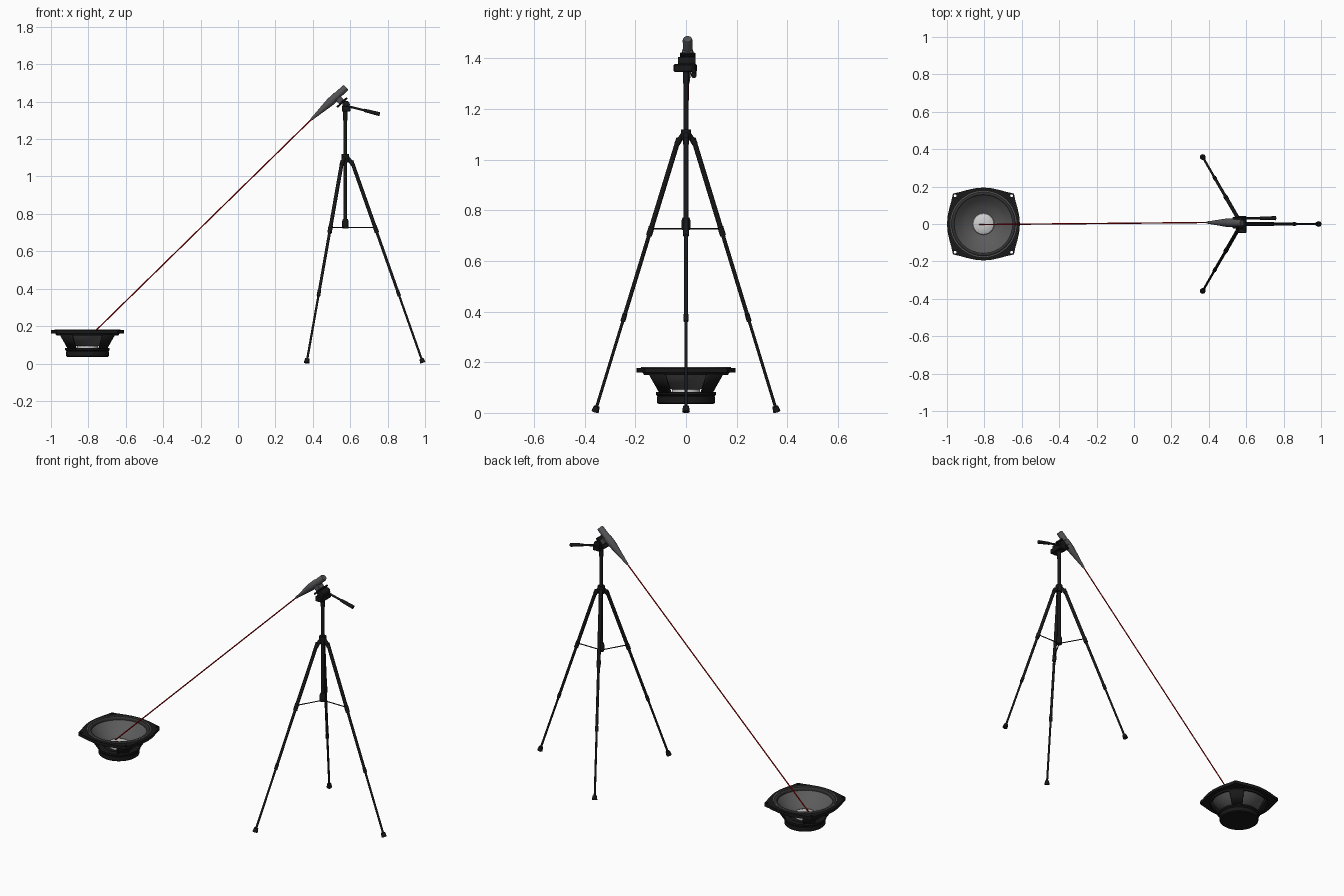
import bpy, bmesh, math
from math import cos, sin, pi, radians
from mathutils import Vector, Matrix

if "Cube" in bpy.data.objects:
    bpy.data.objects.remove(bpy.data.objects["Cube"])


def mat(name, r, g, b):
    m = bpy.data.materials.new(name)
    m.diffuse_color = (r, g, b, 1)
    m.use_nodes = True
    m.node_tree.nodes["Principled BSDF"].inputs["Base Color"].default_value = m.diffuse_color
    return m


BLACK = mat("matt black", 0.009, 0.009, 0.009)
RUBBER = mat("rubber grey", 0.03, 0.03, 0.03)
CONE = mat("cone grey", 0.105, 0.105, 0.105)
CAP = mat("light grey", 0.62, 0.62, 0.62)
METAL = mat("sensor grey", 0.085, 0.085, 0.09)
RED = mat("beam red", 0.5, 0.0, 0.0)


def finish(name, bm, m, angle=35):
    me = bpy.data.meshes.new(name)
    bmesh.ops.recalc_face_normals(bm, faces=bm.faces)
    bm.to_mesh(me)
    bm.free()
    ob = bpy.data.objects.new(name, me)
    bpy.context.collection.objects.link(ob)
    me.materials.append(m)
    bpy.ops.object.select_all(action='DESELECT')
    bpy.context.view_layer.objects.active = ob
    ob.select_set(True)
    bpy.ops.object.shade_smooth_by_angle(angle=radians(angle))
    return ob


def lathe(name, profile, m, p0, p1=None, segs=24, keep=None):
    """Revolve (radius, distance) pairs about the axis from p0 towards p1."""
    p0 = Vector(p0)
    axis = Vector((0, 0, 1)) if p1 is None else (Vector(p1) - p0).normalized()
    rot = axis.to_track_quat('Z', 'Y').to_matrix().to_4x4() if p1 is not None else Matrix()
    bm = bmesh.new()
    vs = [bm.verts.new((r, 0, h)) for r, h in profile]
    es = [bm.edges.new(e) for e in zip(vs, vs[1:])]
    bmesh.ops.spin(bm, geom=vs + es, axis=(0, 0, 1), cent=(0, 0, 0), angle=2 * pi, steps=segs)
    bmesh.ops.remove_doubles(bm, verts=bm.verts, dist=1e-5)
    if keep:
        drop = [f for f in bm.faces if not keep(f.calc_center_median())]
        bmesh.ops.delete(bm, geom=drop, context='FACES')
    bm.transform(Matrix.Translation(p0) @ rot)
    return finish(name, bm, m)


def tube(name, p0, p1, r0, m=BLACK, r1=None, segs=14):
    length = (Vector(p1) - Vector(p0)).length
    r1 = r0 if r1 is None else r1
    return lathe(name, [(0, 0), (r0, 0), (r1, length), (0, length)], m, p0, p1, segs)


def box(name, centre, size, m=BLACK, tilt=0, bevel=0.003):
    bm = bmesh.new()
    bmesh.ops.create_cube(bm, size=1, matrix=Matrix.Diagonal((*size, 1)))
    bmesh.ops.bevel(bm, geom=bm.edges[:], offset=bevel, segments=1, affect='EDGES')
    bm.transform(Matrix.Translation(centre) @ Matrix.Rotation(tilt, 4, 'Y'))
    return finish(name, bm, m)


# ---------- loudspeaker ----------
SX = -0.805
S = (SX, 0, 0)

# flange: bulging square with a round opening and four screw holes
cu = bpy.data.curves.new("speaker_flange", 'CURVE')
cu.dimensions = '2D'
cu.fill_mode = 'BOTH'
cu.extrude = 0.009


def loop(points):
    sp = cu.splines.new('POLY')
    sp.points.add(len(points) - 1)
    for p, (x, y) in zip(sp.points, points):
        p.co = (x, y, 0, 1)
    sp.use_cyclic_u = True


def ring(r, n, cx=0, cy=0):
    return [(cx + r * cos(2 * pi * i / n), cy + r * sin(2 * pi * i / n)) for i in range(n)]


outline = []
for k in range(4):
    a = k * pi / 2
    for x, y in [(0.165, -0.154), (0.171, -0.125), (0.181, -0.09), (0.191, -0.045), (0.195, 0),
                 (0.191, 0.045), (0.181, 0.09), (0.171, 0.125), (0.165, 0.154), (0.162, 0.162)]:
        outline.append((x * cos(a) - y * sin(a), x * sin(a) + y * cos(a)))
loop(outline)
loop(ring(0.172, 48))
for sx in (-1, 1):
    for sy in (-1, 1):
        loop(ring(0.008, 10, sx * 0.151, sy * 0.151))
tmp = bpy.data.objects.new("flange_curve", cu)
bpy.context.collection.objects.link(tmp)
bm = bmesh.new()
bm.from_mesh(tmp.to_mesh())
bpy.data.objects.remove(tmp)
bmesh.ops.remove_doubles(bm, verts=bm.verts, dist=1e-5)
bm.transform(Matrix.Translation((SX, 0, 0.169)))
finish("speaker_flange", bm, BLACK)

# basket: rim, four corner ribs, lower ring, magnet
lathe("basket_rim", [(0.173, 0.162), (0.166, 0.15), (0.158, 0.15), (0.158, 0.162), (0.173, 0.162)],
      BLACK, S, segs=48)


def is_rib(c):
    a = math.degrees(math.atan2(c.y, c.x)) % 90
    return 30 < a < 60


ribs = lathe("basket_ribs", [(0.167, 0.155), (0.118, 0.08)], BLACK, S, segs=120, keep=is_rib)
sol = ribs.modifiers.new("thickness", 'SOLIDIFY')
sol.thickness = 0.008
sol.offset = 0
lathe("basket_base", [(0, 0.066), (0.112, 0.066), (0.119, 0.072), (0.119, 0.082), (0.085, 0.082),
                      (0.08, 0.078), (0, 0.078)], BLACK, S, segs=48)
lathe("magnet", [(0, 0.035), (0.108, 0.035), (0.114, 0.04), (0.114, 0.064), (0.108, 0.069), (0, 0.069)],
      BLACK, S, segs=48)

# moving parts
lathe("voice_coil", [(0.056, 0.076), (0.056, 0.1)], CAP, S, segs=36)
lathe("speaker_cone", [(0.156, 0.168), (0.128, 0.137), (0.096, 0.111), (0.055, 0.092)], CONE, S, segs=48)
lathe("surround", [(0.172, 0.176)] + [(0.163 + 0.009 * cos(t * pi / 6), 0.174 + 0.008 * sin(t * pi / 6))
      for t in range(7)] + [(0.154, 0.165)], RUBBER, S, segs=48)
lathe("gasket_line", [(0.177, 0.178), (0.177, 0.1815), (0.171, 0.1815), (0.171, 0.178)], CONE, S, segs=48)
lathe("dust_cap", [(0.058, 0.0935), (0.055, 0.1), (0.042, 0.106), (0.022, 0.11), (0, 0.111)],
      CAP, S, segs=36)

# ---------- tripod ----------
TX = 0.574
lathe("centre_column", [(0, 0.74), (0.010, 0.74), (0.010, 1.36), (0, 1.36)], BLACK, (TX, 0, 0), segs=16)
lathe("column_end", [(0, 0.722), (0.016, 0.722), (0.018, 0.73), (0.018, 0.758), (0.013, 0.772), (0, 0.772)],
      BLACK, (TX, 0, 0), segs=16)
lathe("hub", [(0, 1.075), (0.018, 1.075), (0.02, 1.1), (0.02, 1.12), (0, 1.12)],
      BLACK, (TX, 0, 0), segs=20)

for i, deg in enumerate((0, 120, 240)):
    d = Vector((cos(radians(deg)), sin(radians(deg)), 0))
    base = Vector((TX, 0, 0))
    top = base + d * 0.033 + Vector((0, 0, 1.085))
    foot = base + d * 0.411 + Vector((0, 0, 0.014))
    at = lambda z: top.lerp(foot, (1.085 - z) / (1.085 - 0.014))
    n = f"leg_{i + 1}_"
    tube(n + "hinge", base + d * 0.008 + Vector((0, 0, 1.108)), at(1.062), 0.009, r1=0.012)
    tube(n + "upper", top, at(0.72), 0.010)
    tube(n + "middle", at(0.72), at(0.38), 0.0078)
    tube(n + "lower", at(0.38), foot, 0.006)
    tube(n + "upper_lock", at(0.735), at(0.7), 0.012)
    tube(n + "lower_lock", at(0.39), at(0.362), 0.0098)
    tube(n + "foot", at(0.026), at(0.004), 0.012, r1=0.015)
    tube(n + "spreader", base + Vector((0, 0, 0.727)), at(0.727), 0.003, segs=8)

# pan head
tube("head_neck", (TX, 0, 1.30), (TX, 0, 1.35), 0.012)
box("head_body", (0.578, -0.003, 1.362), (0.045, 0.092, 0.03))
tube("tilt_pivot", (0.578, -0.032, 1.385), (0.578, 0.038, 1.385), 0.02, segs=20)
tube("handle_rod", (0.58, 0.031, 1.377), (0.70, 0.031, 1.348), 0.006)
tube("handle_grip", (0.675, 0.031, 1.354), (0.758, 0.031, 1.333), 0.009, r1=0.011)

# ---------- sensor and beam ----------
tip, rear = Vector((0.39, 0.008, 1.303)), Vector((0.578, 0.006, 1.477))
ax = (rear - tip).normalized()
down = Vector((ax.z, 0, -ax.x))
box("mounting_plate", tip + ax * 0.185 + down * 0.045, (0.075, 0.06, 0.01), tilt=radians(-43))
box("sensor_clamp", tip + ax * 0.185 + down * 0.026, (0.035, 0.046, 0.03), METAL, tilt=radians(-43))
lathe("sensor_body", [(0, 0), (0.006, 0), (0.009, 0.03), (0.021, 0.13), (0.022, 0.14), (0.022, 0.185),
                      (0.019, 0.195), (0.019, 0.25), (0.016, 0.256), (0, 0.256)], METAL, tip, rear, segs=24)
tube("laser_beam", tip, (-0.826, -0.003, 0.112), 0.0035, RED, segs=8)
